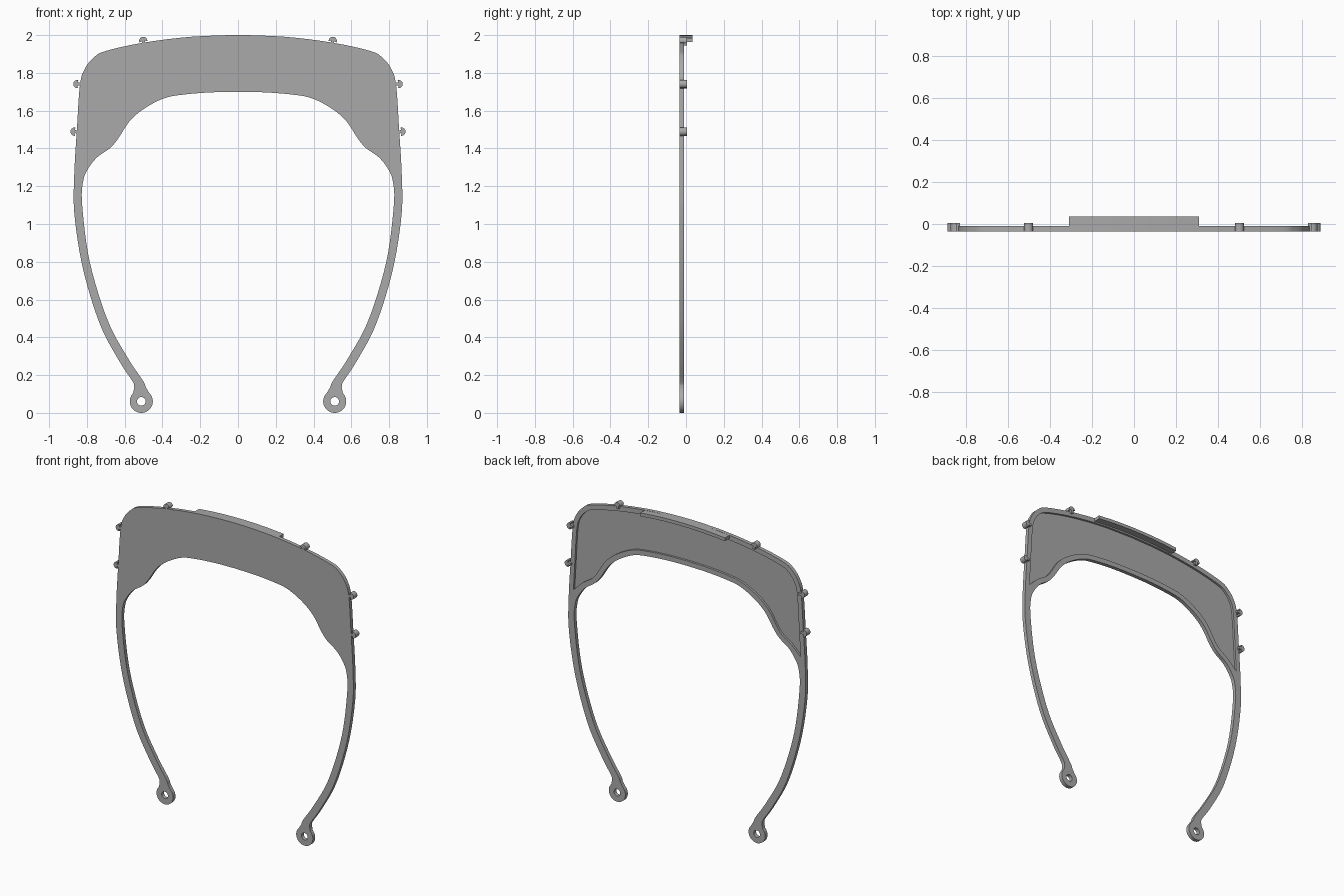
import bpy, bmesh, math
from mathutils import Vector

if "Cube" in bpy.data.objects:
    bpy.data.objects.remove(bpy.data.objects["Cube"])

grey = bpy.data.materials.new("plain grey")
grey.use_nodes = True
grey.diffuse_color = (0.4, 0.4, 0.4, 1)
grey.node_tree.nodes["Principled BSDF"].inputs["Base Color"].default_value = grey.diffuse_color

FRONT, BACK, FLOOR = -0.035, -0.01, -0.024
LUG = Vector((0.512, 0.061))


def smooth_path(points, steps=6):
    """Catmull-Rom path through 2D points."""
    p = [Vector(q) for q in points]
    p = [2 * p[0] - p[1]] + p + [2 * p[-1] - p[-2]]
    out = []
    for a, b, c, d in zip(p, p[1:], p[2:], p[3:]):
        for i in range(steps):
            t = i / steps
            out.append(0.5 * (2 * b + (c - a) * t + (2 * a - 5 * b + 4 * c - d) * t * t
                              + (3 * b - a - 3 * c + d) * t ** 3))
    return out + [p[-2]]


def arc(centre, radius, start, end, n):
    return [centre + radius * Vector((math.cos(a), math.sin(a)))
            for a in (math.radians(start + (end - start) * i / n) for i in range(n + 1))]


def mirrored(half):
    """Close a half loop whose two ends lie on the centre line."""
    return half + [Vector((-p.x, p.y)) for p in reversed(half[1:-1])]


def ring(bm, loop, y):
    return [bm.verts.new((p.x, y, p.y)) for p in loop]


def fill(bm, *rings):
    edges = []
    for r in rings:
        for a, b in zip(r, r[1:] + r[:1]):
            edges.append(bm.edges.get((a, b)) or bm.edges.new((a, b)))
    bmesh.ops.triangle_fill(bm, use_beauty=True, edges=edges)


def wall(bm, r, s):
    for i in range(len(r)):
        bm.faces.new((r[i - 1], r[i], s[i], s[i - 1]))


def finish(bm, name):
    bmesh.ops.recalc_face_normals(bm, faces=bm.faces[:])
    mesh = bpy.data.meshes.new(name)
    bm.to_mesh(mesh)
    bm.free()
    mesh.materials.append(grey)
    obj = bpy.data.objects.new(name, mesh)
    bpy.context.collection.objects.link(obj)
    bpy.ops.object.select_all(action='DESELECT')
    obj.select_set(True)
    bpy.context.view_layer.objects.active = obj
    bpy.ops.object.shade_smooth_by_angle(angle=math.radians(30))


def prism(name, loop, y0, y1):
    bm = bmesh.new()
    a, b = ring(bm, loop, y0), ring(bm, loop, y1)
    wall(bm, a, b)
    fill(bm, a)
    fill(bm, b)
    finish(bm, name)


# Half outline: outer edge, lug, inner edge
top = [(0, 2.0), (0.25, 1.991), (0.5, 1.96), (0.7, 1.916)]
outer = smooth_path(top + [(0.765, 1.88), (0.812, 1.82), (0.837, 1.735), (0.853, 1.5),
                           (0.867, 1.26), (0.866, 1.05), (0.82, 0.76), (0.73, 0.467),
                           (0.626, 0.27), (0.557, 0.165), (0.549, 0.135)])
inner = smooth_path([(0.488, 0.135), (0.503, 0.17), (0.583, 0.29), (0.69, 0.49), (0.785, 0.80),
                     (0.825, 1.1), (0.82, 1.225), (0.795, 1.29), (0.746, 1.353), (0.68, 1.4),
                     (0.636, 1.45), (0.573, 1.545), (0.493, 1.613), (0.387, 1.667),
                     (0.28, 1.686), (0.14, 1.697), (0, 1.70)])
outline = mirrored(outer + arc(LUG, 0.061, 45, -225, 32) + inner)

# Pocket sunk into the back of the brow panel
pocket = mirrored(
    smooth_path([(0, 1.968), (0.25, 1.959), (0.5, 1.928), (0.69, 1.885), (0.745, 1.855),
                 (0.785, 1.805), (0.807, 1.73), (0.822, 1.5), (0.832, 1.32)])
    + smooth_path([(0.815, 1.335), (0.765, 1.383), (0.70, 1.427), (0.662, 1.47), (0.597, 1.57),
                   (0.51, 1.643), (0.395, 1.699), (0.285, 1.718), (0.14, 1.729), (0, 1.732)]))
holes = [arc(Vector((s * LUG.x, LUG.y)), 0.023, 0, 345, 23) for s in (1, -1)]

# Frame: front face, raised back rim, sunken pocket floor
bm = bmesh.new()
fronts = [ring(bm, loop, FRONT) for loop in [outline] + holes]
backs = [ring(bm, loop, BACK) for loop in [outline] + holes]
rim, floor = ring(bm, pocket, BACK), ring(bm, pocket, FLOOR)
for f, b in zip(fronts, backs):
    wall(bm, f, b)
wall(bm, rim, floor)
fill(bm, *fronts)
fill(bm, *backs, rim)
fill(bm, floor)
finish(bm, "visor_frame")

# Curved ledge along the top edge
edge = smooth_path([(x, 2.0 - 0.16 * x * x) for x in (-0.31, -0.2, -0.1, 0, 0.1, 0.2, 0.31)])
prism("top_ledge", edge + [p - Vector((0, 0.022)) for p in reversed(edge)], FRONT, 0.035)

# Mushroom pegs around the edge: position and outward angle
mushroom = ([Vector((-0.01, -0.008)), Vector((0.012, -0.008)), Vector((0.008, -0.022))]
            + arc(Vector((0.012, 0)), 0.022, -80, 80, 12)
            + [Vector((0.008, 0.022)), Vector((0.012, 0.008)), Vector((-0.01, 0.008))])
for x, z, angle, label in ((0.499, 1.957, 78, "top"), (0.838, 1.74, 4, "upper"),
                           (0.853, 1.488, 4, "lower")):
    a = math.radians(angle)
    loop = [Vector((x + p.x * math.cos(a) - p.y * math.sin(a),
                    z + p.x * math.sin(a) + p.y * math.cos(a))) for p in mushroom]
    prism("left_peg_" + label, loop, FRONT, 0.004)
    prism("right_peg_" + label, [Vector((-p.x, p.y)) for p in loop], FRONT, 0.004)
